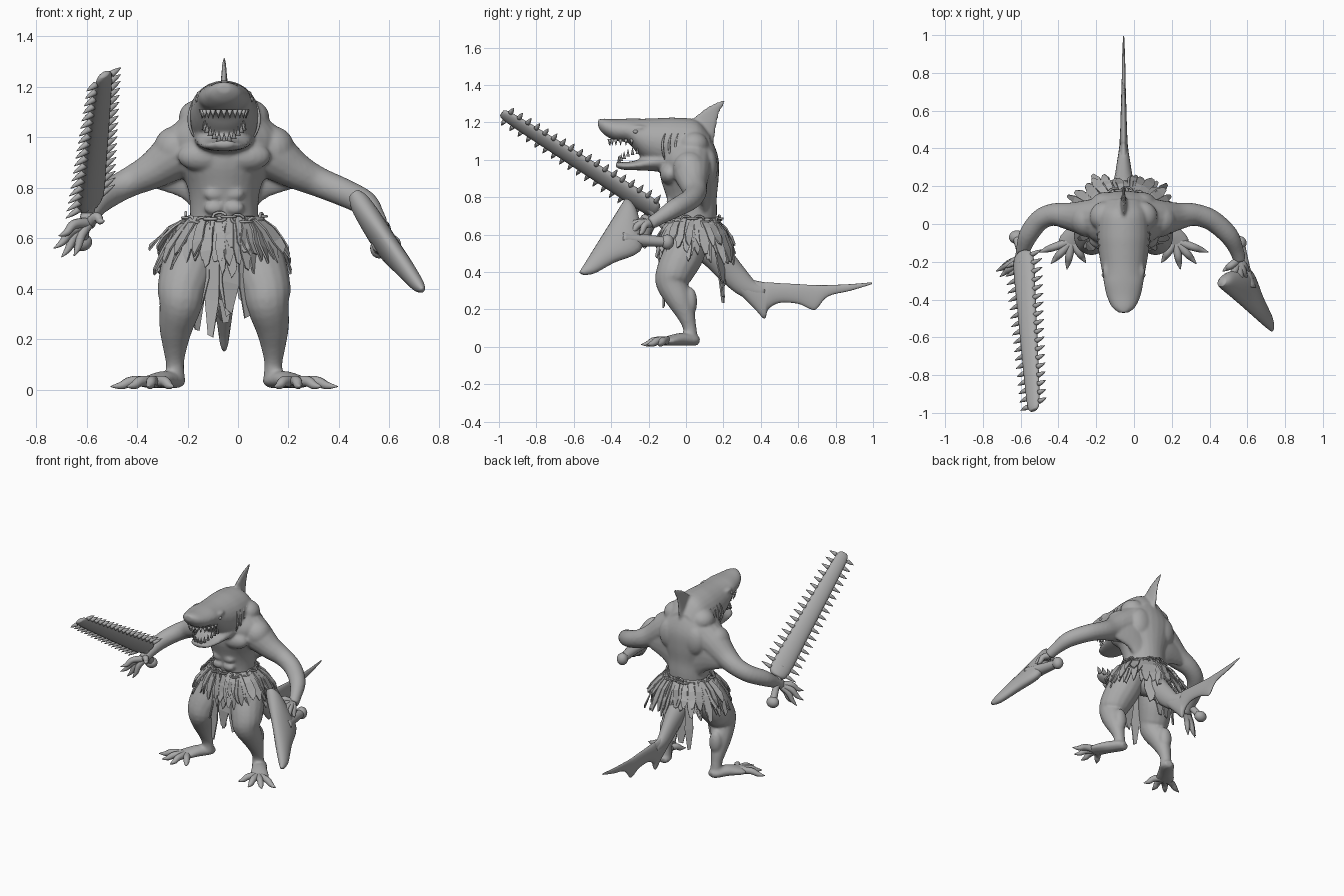
import bpy, bmesh, math, random
from mathutils import Vector, Matrix

random.seed(4)
if "Cube" in bpy.data.objects:
    bpy.data.objects.remove(bpy.data.objects["Cube"])

C = -0.055  # body centre line
X, Y, Z = Vector((1, 0, 0)), Vector((0, 1, 0)), Vector((0, 0, 1))

grey = bpy.data.materials.new("plain_grey")
grey.use_nodes = True
grey.diffuse_color = (0.4, 0.4, 0.4, 1)
grey.node_tree.nodes["Principled BSDF"].inputs["Base Color"].default_value = (0.4, 0.4, 0.4, 1)


def tube(bm, rows, ref=Z, axis=None, n=16, sub=4):
    """Smooth loft through rows of x, y, z, half width, half height."""
    rows = [Vector(tuple(r) + (r[3],) * (5 - len(r))) for r in rows]
    last, pts = len(rows) - 1, []
    for i in range(last):
        p0, p1, p2, p3 = (rows[min(max(i + k, 0), last)] for k in (-1, 0, 1, 2))
        for k in range(sub):
            t = k / sub
            pts.append(0.5 * (2 * p1 + (p2 - p0) * t + (2 * p0 - 5 * p1 + 4 * p2 - p3) * t ** 2
                              + (3 * p1 - p0 - 3 * p2 + p3) * t ** 3))
    pts.append(rows[-1])
    rings = []
    for i, p in enumerate(pts):
        a, b = Vector(pts[max(i - 1, 0)][:3]), Vector(pts[min(i + 1, len(pts) - 1)][:3])
        d = axis or (b - a).normalized()
        side = d.cross(ref).normalized()
        up = side.cross(d)
        ring = []
        for k in range(n):
            t = math.tau * k / n
            ring.append(bm.verts.new(Vector(p[:3]) + side * max(p[3], .001) * math.cos(t)
                                     + up * max(p[4], .001) * math.sin(t)))
        rings.append(ring)
    for r, q in zip(rings, rings[1:]):
        for k in range(n):
            bm.faces.new((r[k - 1], r[k], q[k], q[k - 1]))
    bm.faces.new(rings[0])
    bm.faces.new(rings[-1])


def ball(bm, loc, radii):
    bmesh.ops.create_uvsphere(bm, u_segments=20, v_segments=12, radius=1,
                              matrix=Matrix.Translation(loc) @ Matrix.Diagonal((*radii, 1)))


def finish(name, bm, smooth=True):
    bmesh.ops.recalc_face_normals(bm, faces=bm.faces[:])
    mesh = bpy.data.meshes.new(name)
    bm.to_mesh(mesh)
    bm.free()
    for f in mesh.polygons:
        f.use_smooth = smooth
    mesh.materials.append(grey)
    ob = bpy.data.objects.new(name, mesh)
    bpy.context.scene.collection.objects.link(ob)
    return ob


def mirrored(s, rows, reach=0):
    """Rows placed on one side; reach pushes the part beyond the elbow outwards."""
    return [(C + s * (r[0] + reach * max(0, r[0] - .4)), *r[1:]) for r in rows]


# Body: overlapping muscle volumes fused into one skin
bm = bmesh.new()
tube(bm, [(C, .03, .56, .14, .12), (C, .04, .70, .135, .125), (C, .03, .80, .145, .135),
          (C, .02, .90, .19, .155), (C, .02, 1.0, .22, .155), (C, .02, 1.08, .16, .13),
          (C, .02, 1.15, .08, .09)], ref=Y, axis=Z, n=28)
# Head and snout
tube(bm, [(C, .13, 1.05, .09, .08), (C, .06, 1.08, .13, .13), (C, -.05, 1.085, .14, .14),
          (C, -.14, 1.09, .133, .133), (C, -.21, 1.105, .122, .115), (C, -.265, 1.13, .112, .09),
          (C, -.31, 1.155, .105, .065), (C, -.38, 1.16, .09, .058), (C, -.44, 1.178, .062, .042),
          (C, -.47, 1.195, .025, .02)], axis=-Y, n=28)
# Lower jaw
tube(bm, [(C, -.08, 1.0, .125, .07), (C, -.19, .985, .11, .045), (C, -.27, .97, .092, .026),
          (C, -.34, .967, .068, .02), (C, -.375, .975, .03, .016)], axis=-Y, n=24)
# Dorsal fin
tube(bm, [(C, .06, 1.1, .026, .09), (C, .09, 1.19, .017, .075), (C, .125, 1.25, .011, .055),
          (C, .165, 1.29, .008, .036), (C, .205, 1.32, .005, .008)], ref=Y, axis=Z)
for s, reach in ((-1, .1), (1, .65)):
    tube(bm, mirrored(s, [(.08, .03, 1.0, .115), (.185, .03, .935, .1), (.28, .04, .87, .075),
                          (.37, .05, .825, .06), (.44, .02, .785, .056), (.495, -.06, .74, .051),
                          (.52, -.14, .69, .038), (.53, -.19, .66, .035)], reach))
    tube(bm, mirrored(s, [(.06, .08, .86, .06, .18), (.16, .09, .87, .04, .12),
                          (.30, .07, .85, .025, .05)]))
    tube(bm, mirrored(s, [(.09, .03, .62, .1), (.135, -.01, .5, .11), (.165, -.06, .4, .1),
                          (.172, -.075, .34, .086), (.19, -.035, .25, .068), (.195, 0, .17, .049),
                          (.195, .02, .1, .036), (.195, .025, .03, .042)]), ref=Y)
    tube(bm, mirrored(s, [(.185, .07, .03, .025, .02), (.195, .04, .035, .045, .03),
                          (.24, -.03, .04, .05, .034), (.29, -.1, .03, .06, .024),
                          (.305, -.125, .025, .04, .018)]))
    for loc, radii in (((.085, -.085, .925), (.1, .055, .06)), ((.19, .02, .955), (.09, .09, .09)),
                       ((.09, .12, .96), (.08, .05, .1)), ((.1, .04, 1.08), (.08, .08, .07)),
                       ((.092, -.25, 1.17), (.02, .04, .016)), ((.19, .02, .24), (.045, .04, .08))):
        ball(bm, (C + s * loc[0], *loc[1:]), radii)
    for k in range(3):
        ball(bm, (C + s * .04, -.08, .72 + .055 * k), (.04, .025, .028))
body = finish("body", bm)
rm = body.modifiers.new("fuse", "REMESH")
rm.mode, rm.voxel_size, rm.use_smooth_shade = "VOXEL", .009, True
sm = body.modifiers.new("soften", "SMOOTH")
sm.factor, sm.iterations = .5, 4

# Tail root and notched tail fin, from top and bottom heights
bm = bmesh.new()
tube(bm, [(C, .04, .58, .09, .09), (C, .15, .50, .075, .08), (C, .24, .40, .05, .07),
          (C, .33, .315, .035, .055), (C, .42, .29, .02, .03)])
tube(bm, [(C, y, (t + b) / 2, w, (t - b) / 2) for y, t, b, w in (
    (.25, .40, .32, .04), (.32, .37, .25, .034), (.37, .355, .2, .028), (.42, .345, .15, .022),
    (.44, .345, .2, .021), (.5, .34, .235, .018), (.6, .335, .23, .015), (.67, .33, .2, .013),
    (.70, .33, .205, .012), (.76, .33, .27, .01), (.88, .335, .3, .008), (.995, .345, .335, .003))],
    axis=Y)
finish("tail", bm)

# Teeth, the lower row rising towards the mouth corners
bm = bmesh.new()
for z, drop, cy, ry, rx, rise in ((1.11, -.035, -.29, .12, .088, 0),
                                  (.98, .04, -.26, .1, .078, .05)):
    for k in range(13):
        t = math.pi * k / 12
        x, y = C + rx * math.cos(t), cy - ry * math.sin(t)
        h = z + rise * math.cos(t) ** 2
        tube(bm, [(x, y, h, .011), (x, y, h + drop, .001)], ref=Y, n=6, sub=1)
finish("teeth", bm)

# Eyes and gill ridges
bm = bmesh.new()
for s in (-1, 1):
    ball(bm, (C + s * .106, -.27, 1.15), (.01, .013, .01))
    for k in range(4):
        y = -.13 + .035 * k
        tube(bm, [(C + s * x, y + .25 * abs(z - 1.07), z, r)
                  for x, z, r in ((.118, 1.0, .003), (.135, 1.04, .006), (.138, 1.09, .006),
                                  (.126, 1.14, .003))], ref=Y, n=8)
finish("eyes_and_gills", bm)

# Clawed fingers and toes
bm = bmesh.new()
hands = {(-.59, -.18, .66): ((-.71, -.28, .61), (-.73, -.25, .56), (-.70, -.22, .525),
                             (-.65, -.23, .53), (-.53, -.25, .67)),
         (.555, -.19, .66): ((.57, -.36, .62), (.60, -.31, .61), (.61, -.25, .6),
                             (.50, -.33, .64), (.47, -.25, .68))}
for palm, tips in hands.items():
    p = Vector(palm)
    for tip in tips:
        q = Vector(tip)
        mid = p.lerp(q, .5) + Z * .02
        tube(bm, [(*p, .022), (*mid, .019), (*p.lerp(q, .75), .014), (*q, .002)], n=10)
for s in (-1, 1):
    for x, y in ((.45, -.15), (.385, -.21), (.30, -.24), (.20, -.205)):
        p, q = Vector((.275, -.09, .03)), Vector((x, y, .012))
        rows = [(*p, .024), (*(p.lerp(q, .5) + Z * .012), .021), (*p.lerp(q, .75), .016), (*q, .002)]
        tube(bm, mirrored(s, rows), n=10)
finish("fingers_and_toes", bm)

# Ragged skirt strips: short all round, long at the middle of front and back
bm = bmesh.new()
count = 96
for i in range(count):
    t = math.tau * (i + random.uniform(-.3, .3)) / count
    out = Vector((math.cos(t), math.sin(t), 0))
    tan = Vector((-out.y, out.x, 0))
    start = Vector((C + .135 * out.x, .035 + .125 * out.y, .685))
    long = abs(out.y) > .84 and i % 4 == 0
    length = random.uniform(.32, .48) if long else random.uniform(.12, .24)
    flare = (.035 + .1 * abs(out.x) + (.04 if out.y > .3 else 0)) * random.uniform(.65, 1.05)
    if long:
        flare *= .45
    width = random.uniform(.013, .022) * (1.5 if long else 1)
    lean = random.uniform(-.03, .03)
    pairs = []
    for f, w in ((0, .8), (.35, 1.1), (.7, 1.25), (1, .45)):
        c = start + out * (flare * f ** .65 + random.uniform(0, .012)) - Z * length * f + tan * lean * f
        pairs.append([bm.verts.new(c + tan * width * w * e + Z * e * lean * f * .5) for e in (-1, 1)])
    for a, b in zip(pairs, pairs[1:]):
        bm.faces.new((a[0], a[1], b[1], b[0]))
skirt = finish("skirt_strips", bm, False)
so = skirt.modifiers.new("cloth", "SOLIDIFY")
so.thickness, so.offset = .008, 0

# Chain belt of alternating links
bm = bmesh.new()
for i in range(26):
    t = math.tau * i / 26
    c = Vector((C + .152 * math.cos(t), .035 + .145 * math.sin(t), .675 + .012 * math.cos(4 * t)))
    tan = Vector((-math.sin(t), math.cos(t), 0))
    up = Z if i % 2 else Z.cross(tan)
    loop = [c + tan * .027 * math.cos(a) + up * .017 * math.sin(a)
            for a in (math.tau * k / 10 for k in range(11))]
    tube(bm, [(*p, .006) for p in loop], ref=tan.cross(up), n=6, sub=1)
finish("chain_belt", bm)

# Toothed sword: flat blade, edge teeth, grip and pommel
bm = bmesh.new()
base, tip = Vector((-.585, -.2, .755)), Vector((-.53, -.985, 1.25))
d = (tip - base).normalized()
n = d.cross(X).normalized()
w = X * math.cos(.7) + n * math.sin(.7)
w = (w - d * w.dot(d)).normalized()
flat = d.cross(w)
tube(bm, [(*base.lerp(tip, f), a, b) for f, a, b in (
    (-.06, .035, .022), (0, .066, .03), (.3, .06, .028), (.7, .05, .023), (.95, .04, .019),
    (1, .022, .011))], ref=flat, axis=d, n=20)
for k in range(18):
    f = -.02 + .98 * k / 17
    c, r, size = base.lerp(tip, f), .058 - .018 * f, .07 - .022 * f
    for s in (-1, 1):
        e = c + w * s * r
        tube(bm, [(*e, .014), (*(e + w * s * size * .5), .01), (*(e + w * s * size), .001)],
             ref=flat, n=8, sub=2)
pommel = Vector((-.62, -.07, .585))
tube(bm, [(*pommel, .026), (*pommel.lerp(base, .4), .022), (*pommel.lerp(base, 1.1), .03)], n=12)
ball(bm, pommel, (.042, .036, .036))
finish("toothed_sword", bm)

# Bone cleaver: broad blade tapering into the grip, with a pommel
bm = bmesh.new()
top, point, knob = Vector((.46, -.33, .785)), Vector((.73, -.57, .40)), Vector((.56, -.1, .56))
d = (point - top).normalized()
inward = (knob - top) - d * (knob - top).dot(d)
inward.normalize()
tube(bm, [(*(top.lerp(point, f) + inward * depth / 2), depth / 2, b) for f, depth, b in (
    (0, .05, .025), (.07, .1, .042), (.25, .17, .048), (.45, .22, .046), (.7, .135, .038),
    (.92, .075, .026), (1, .03, .01))], ref=d.cross(inward), axis=d, n=20)
heart = top.lerp(point, .42) + inward * .1
tube(bm, [(*heart, .06, .042), (*heart.lerp(knob, .45), .04, .034), (*knob, .026)], n=14)
ball(bm, knob, (.036, .036, .04))
finish("bone_cleaver", bm)
